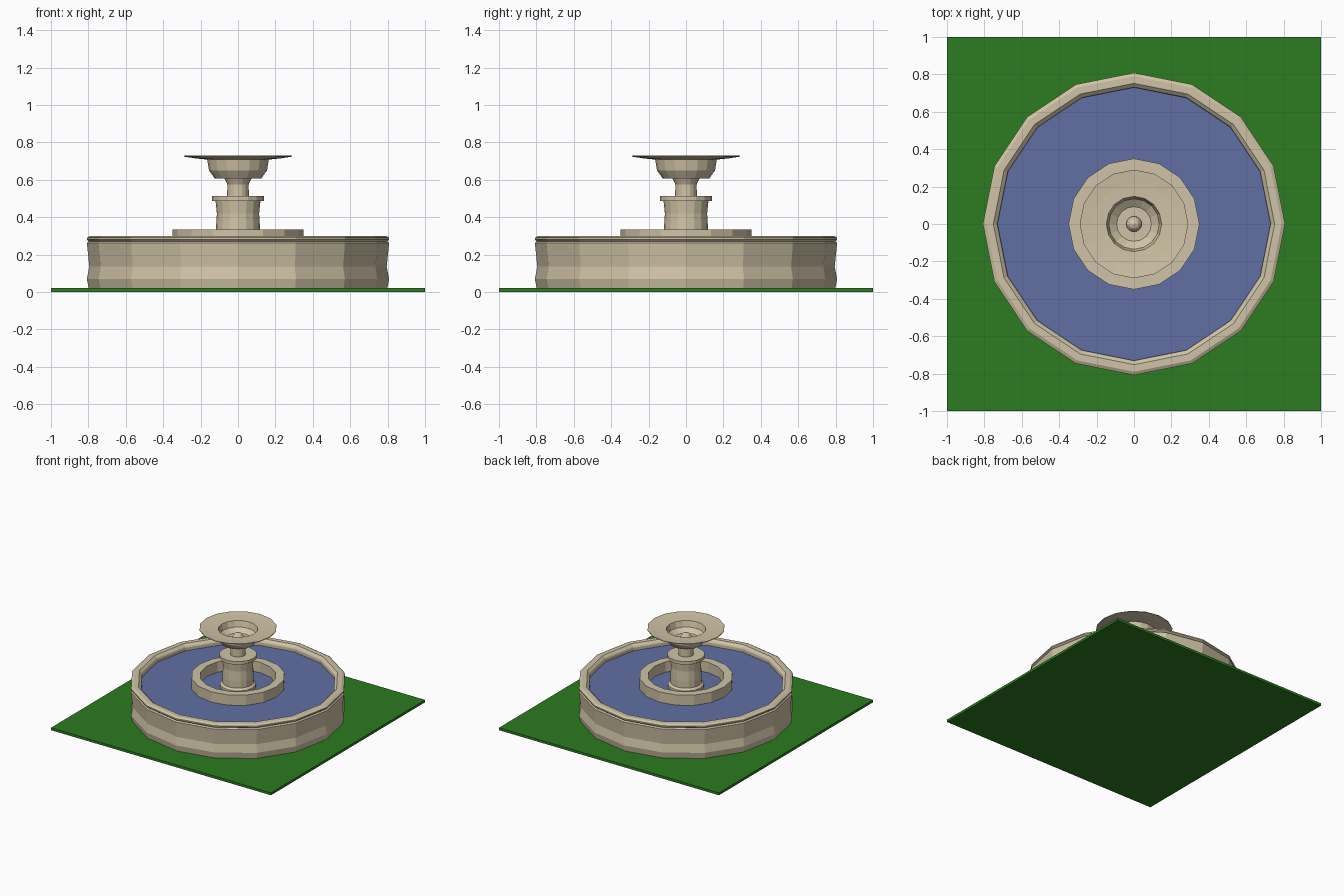
import bpy, bmesh, math

if "Cube" in bpy.data.objects:
    bpy.data.objects.remove(bpy.data.objects["Cube"])

SIDES = 16


def material(name, rgb):
    m = bpy.data.materials.new(name)
    m.diffuse_color = (*rgb, 1.0)
    m.use_nodes = True
    m.node_tree.nodes["Principled BSDF"].inputs["Base Color"].default_value = m.diffuse_color
    return m


stone = material("sandstone", (0.63, 0.55, 0.385))
blue = material("water_blue", (0.12, 0.16, 0.37))
green = material("grass_green", (0.025, 0.20, 0.015))


def lathe(name, profile, mat, closed=False):
    """Revolve (radius, height) points about z; radius 0 makes a pole."""
    bm = bmesh.new()
    rings = []
    for r, z in profile:
        if r == 0:
            rings.append([bm.verts.new((0, 0, z))] * SIDES)
        else:
            rings.append([bm.verts.new((r * math.cos(math.tau * i / SIDES),
                                        r * math.sin(math.tau * i / SIDES), z))
                          for i in range(SIDES)])
    pairs = list(zip(rings, rings[1:]))
    if closed:
        pairs.append((rings[-1], rings[0]))
    for a, b in pairs:
        for i in range(SIDES):
            j = (i + 1) % SIDES
            quad = list(dict.fromkeys((a[i], a[j], b[j], b[i])))
            if len(quad) > 2:
                bm.faces.new(quad)
    bmesh.ops.recalc_face_normals(bm, faces=bm.faces)
    me = bpy.data.meshes.new(name)
    bm.to_mesh(me)
    bm.free()
    me.materials.append(mat)
    ob = bpy.data.objects.new(name, me)
    bpy.context.collection.objects.link(ob)
    return ob


# Square lawn slab
bpy.ops.mesh.primitive_cube_add(size=1, location=(0, 0, 0.01))
lawn = bpy.context.object
lawn.name = "lawn"
lawn.scale = (2, 2, 0.02)
lawn.data.materials.append(green)

# Outer basin wall with waisted side, groove and rounded rim
lathe("basin_wall", [
    (0.798, 0.02), (0.808, 0.07), (0.795, 0.135), (0.808, 0.262),
    (0.797, 0.27), (0.808, 0.28), (0.808, 0.29), (0.79, 0.30),
    (0.752, 0.30), (0.735, 0.285), (0.73, 0.275), (0.73, 0.02)], stone, True)

# Water surface, slightly tucked into the wall
lathe("water", [(0, 0.25), (0.732, 0.25), (0.732, 0.24), (0, 0.24)], blue)

# Low inner ring
lathe("inner_ring", [(0.35, 0.24), (0.35, 0.335), (0.285, 0.335),
                     (0.285, 0.24)], stone, True)

# Pedestal with base flare, collar and neck
lathe("pedestal", [
    (0, 0.24), (0.135, 0.24), (0.135, 0.27), (0.118, 0.285), (0.118, 0.34),
    (0.113, 0.42), (0.12, 0.487), (0.14, 0.487), (0.14, 0.513), (0.058, 0.513),
    (0.057, 0.575), (0.075, 0.612), (0, 0.612)], stone)

# Upper bowl with thin wide lip
lathe("upper_bowl", [
    (0, 0.608), (0.125, 0.608), (0.155, 0.65), (0.165, 0.708),
    (0.225, 0.714), (0.29, 0.724), (0.29, 0.729), (0.222, 0.722),
    (0.148, 0.718), (0.135, 0.67), (0.093, 0.64), (0, 0.64)], stone)

# Spout nub in the bowl
lathe("spout", [(0.042, 0.638), (0.04, 0.66), (0.025, 0.68), (0, 0.69)], stone)
